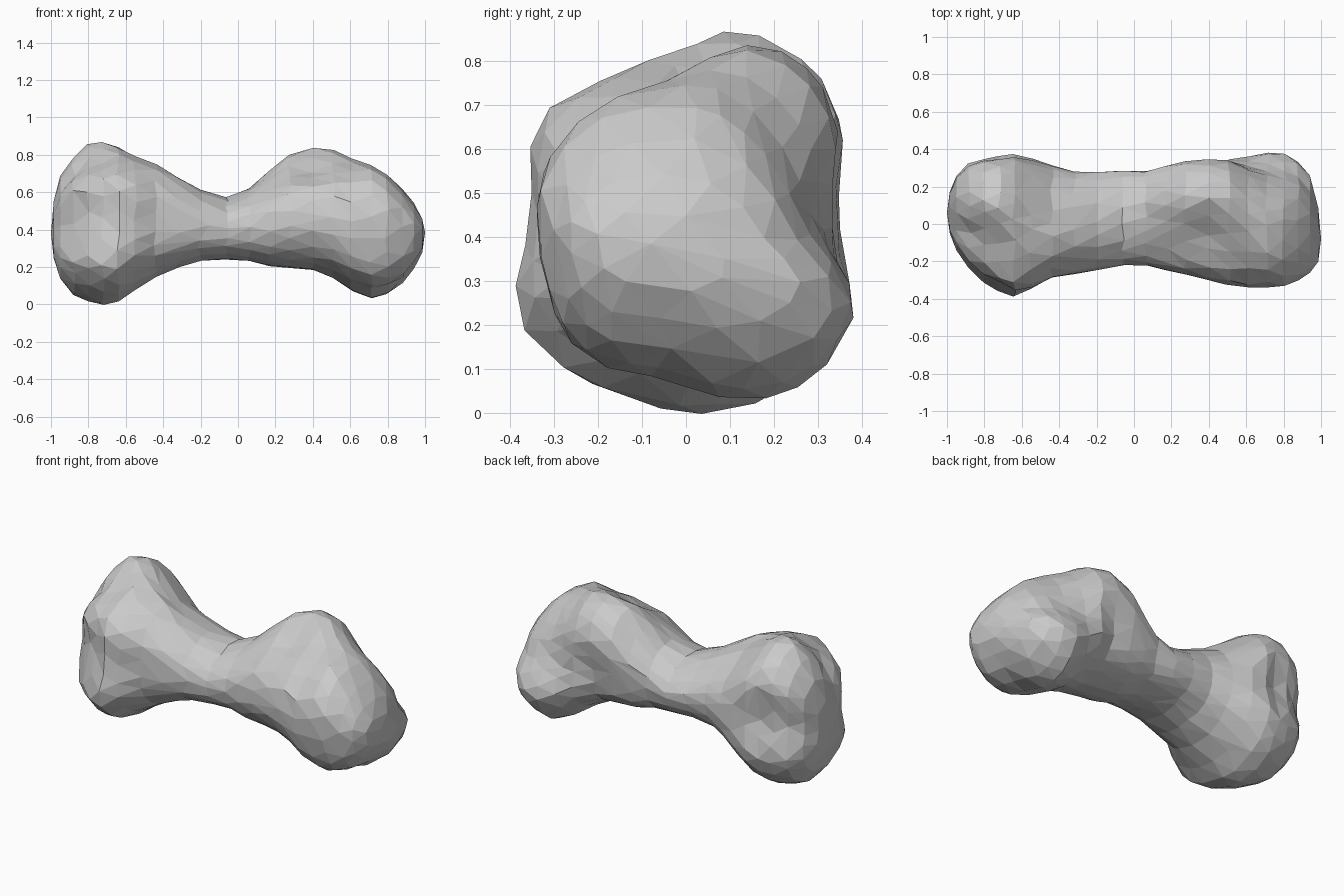
import bpy, bmesh, random
from mathutils import Vector

if "Cube" in bpy.data.objects:
    bpy.data.objects.remove(bpy.data.objects["Cube"])

random.seed(4)
SIDES = 24

# Key cross-sections (y, z), starting at the top and turning towards the back
KEYS = [
    (-0.72, [(.08, .865), (.25, .81), (.345, .68), (.315, .46), (.365, .26), (.27, .09),
             (.05, 0), (-.22, .065), (-.375, .22), (-.32, .45), (-.31, .66), (-.12, .75)]),
    (-0.45, [(.03, .715), (.15, .66), (.25, .56), (.295, .43), (.26, .28), (.15, .18),
             (0, .14), (-.16, .18), (-.26, .28), (-.28, .44), (-.26, .62), (-.12, .745)]),
    (-0.05, [(.06, .57), (.18, .53), (.26, .46), (.28, .40), (.24, .31), (.15, .26),
             (.03, .24), (-.1, .26), (-.19, .31), (-.22, .40), (-.19, .48), (-.08, .55)]),
    (0.40, [(.12, .83), (.26, .785), (.335, .65), (.30, .46), (.27, .30), (.15, .22),
            (.02, .19), (-.14, .22), (-.26, .32), (-.31, .46), (-.25, .62), (-.05, .71)]),
    (0.74, [(.02, .72), (.14, .655), (.22, .55), (.28, .42), (.38, .25), (.30, .09),
            (.14, .03), (-.05, .08), (-.22, .12), (-.31, .27), (-.33, .52), (-.20, .69)]),
]

# Stations along the bone: x, front y, back y, bottom z, top z
STATIONS = [
    (-.985, -.05, .17, .24, .55), (-.95, -.14, .26, .13, .69), (-.88, -.24, .325, .05, .79),
    (-.80, -.31, .355, .015, .855), (-.72, -.36, .365, -.002, .868), (-.64, -.385, .37, .015, .845),
    (-.55, -.34, .345, .075, .785), (-.44, -.285, .315, .145, .745), (-.32, -.27, .28, .20, .675),
    (-.20, -.245, .28, .235, .61), (-.06, -.22, .285, .24, .575), (.06, -.22, .28, .232, .625),
    (.17, -.25, .305, .205, .715), (.28, -.275, .335, .195, .80), (.40, -.305, .345, .185, .835),
    (.51, -.325, .34, .14, .825), (.61, -.33, .36, .07, .78), (.71, -.33, .385, .028, .745),
    (.80, -.33, .375, .055, .695), (.88, -.295, .34, .11, .62), (.94, -.26, .26, .19, .54),
    (.985, -.20, .10, .28, .46),
]


def normalise(points):
    ys, zs = zip(*points)
    return [Vector(((y - min(ys)) / (max(ys) - min(ys)),
                    (z - min(zs)) / (max(zs) - min(zs)))) for y, z in points]


def sample(points, t):
    """Smooth closed curve through the points, t in 0..1."""
    n = len(points)
    i, f = divmod((t % 1) * n, 1)
    a, b, c, d = (points[(int(i) + k) % n] for k in (-1, 0, 1, 2))
    return b + .5 * f * (c - a + f * (2 * a - 5 * b + 4 * c - d + f * (3 * (b - c) + d - a)))


def section(x):
    """Blend the key cross-sections either side of x, filling a unit box."""
    keys = [(kx, normalise(pts)) for kx, pts in KEYS]
    x = min(max(x, keys[0][0]), keys[-1][0])
    for (x0, p), (x1, q) in zip(keys, keys[1:]):
        if x <= x1:
            f = (x - x0) / (x1 - x0)
            return normalise([a.lerp(b, f) for a, b in zip(p, q)])


# Bone body lofted through the stations
bm = bmesh.new()
rings = []
for k, (x, y0, y1, z0, z1) in enumerate(STATIONS):
    outline = section(x)
    ring = []
    for s in range(SIDES):
        p = sample(outline, (s + .5 * (k % 2) + random.uniform(-.18, .18)) / SIDES)
        dx = random.uniform(-.01, .01) if abs(x) < .9 else 0
        ring.append(bm.verts.new((x + dx, y0 + (y1 - y0) * p.x, z0 + (z1 - z0) * p.y)))
    rings.append(ring)

for k, (a, b) in enumerate(zip(rings, rings[1:])):
    for s in range(SIDES):
        t = (s + 1) % SIDES
        if k % 2 == 0:
            bm.faces.new((a[s], a[t], b[s]))
            bm.faces.new((a[t], b[t], b[s]))
        else:
            bm.faces.new((a[s], b[t], b[s]))
            bm.faces.new((a[s], a[t], b[t]))

# Rounded end caps
for ring, tip in ((rings[0], (-1, .06, .38)), (rings[-1], (1, -.08, .385))):
    pole = bm.verts.new(tip)
    for s in range(SIDES):
        bm.faces.new((ring[s], ring[(s + 1) % SIDES], pole))

bmesh.ops.remove_doubles(bm, verts=bm.verts, dist=.02)
bmesh.ops.recalc_face_normals(bm, faces=bm.faces)
mesh = bpy.data.meshes.new("bone")
bm.to_mesh(mesh)
bm.free()
bone = bpy.data.objects.new("bone", mesh)
bpy.context.collection.objects.link(bone)

# Irregular low-poly facets
facets = bone.modifiers.new("facets", 'DECIMATE')
facets.ratio = .8
